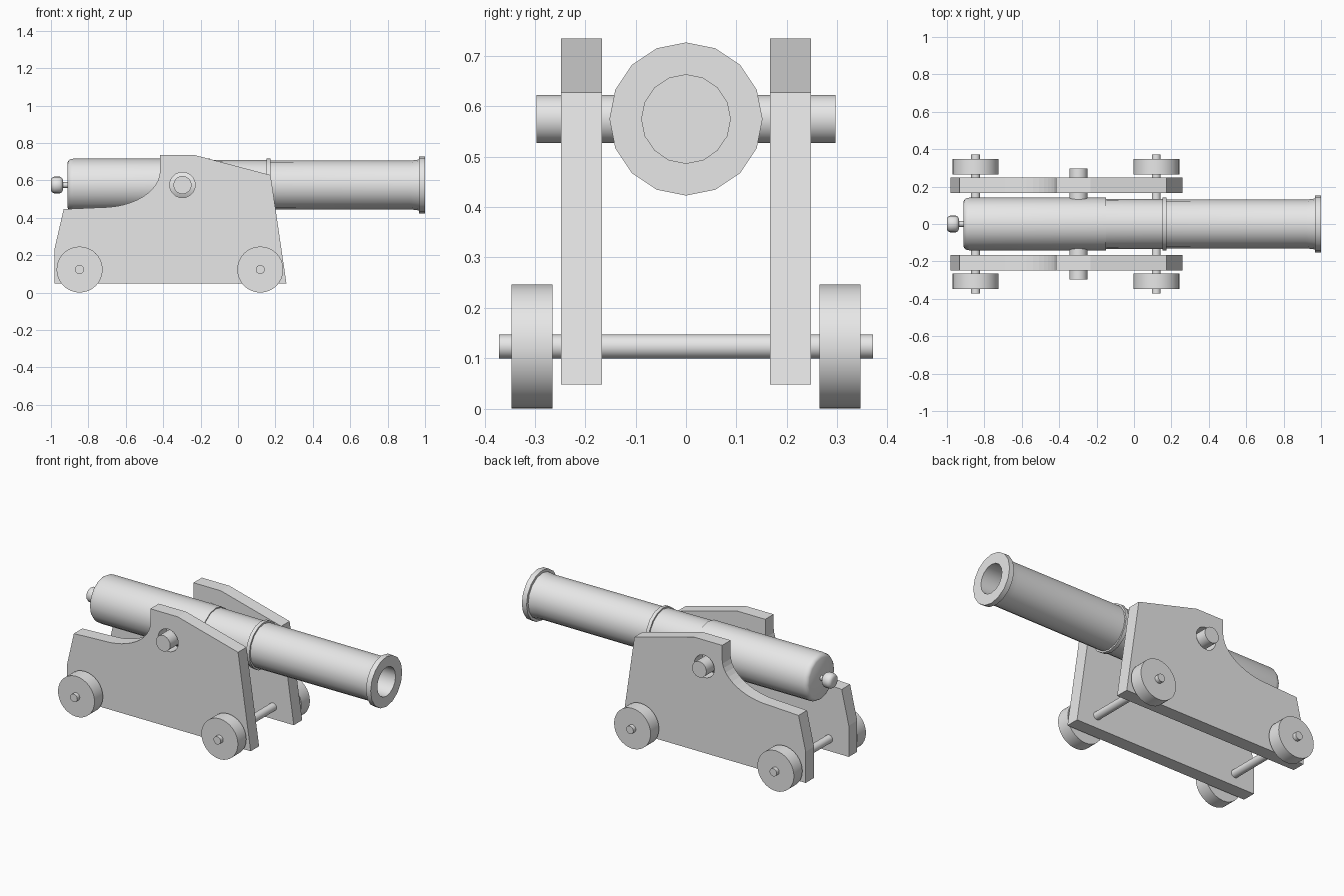
import bpy, bmesh
from math import pi, sin, cos, radians

cube = bpy.data.objects.get("Cube")
if cube:
    bpy.data.objects.remove(cube, do_unlink=True)

# single grey material
grey = bpy.data.materials.new("plain_grey")
grey.use_nodes = True
grey.diffuse_color = (0.8, 0.8, 0.8, 1)
grey.node_tree.nodes["Principled BSDF"].inputs["Base Color"].default_value = (0.8, 0.8, 0.8, 1)

AXIS_Z = 0.575     # height of the barrel axis
TRUNNION_X = -0.297
AXLE_Z = 0.123


def select_only(ob):
    bpy.ops.object.select_all(action='DESELECT')
    ob.select_set(True)
    bpy.context.view_layer.objects.active = ob


def smooth(ob):
    select_only(ob)
    bpy.ops.object.shade_smooth_by_angle(angle=radians(35))


def rod(name, x, y, z, radius, length, sides):
    """Cylinder lying along the y axis."""
    bpy.ops.mesh.primitive_cylinder_add(vertices=sides, radius=radius, depth=length,
                                        location=(x, y, z), rotation=(pi / 2, 0, 0))
    ob = bpy.context.object
    ob.name = name
    ob.data.materials.append(grey)
    smooth(ob)


def lathe(name, profile, sides):
    """Turn (x, radius) pairs about the barrel axis; both ends are capped."""
    bm = bmesh.new()
    rings = [[bm.verts.new((x, r * cos(2 * pi * i / sides), AXIS_Z + r * sin(2 * pi * i / sides)))
              for i in range(sides)] for x, r in profile]
    for a, b in zip(rings, rings[1:]):
        for i in range(sides):
            j = (i + 1) % sides
            bm.faces.new((a[i], a[j], b[j], b[i]))
    bm.faces.new(rings[0])
    bm.faces.new(rings[-1])
    bmesh.ops.recalc_face_normals(bm, faces=bm.faces)
    mesh = bpy.data.meshes.new(name)
    bm.to_mesh(mesh)
    bm.free()
    ob = bpy.data.objects.new(name, mesh)
    bpy.context.collection.objects.link(ob)
    mesh.materials.append(grey)
    smooth(ob)


# barrel with reinforced breech, ring, muzzle lip and hollow bore
lathe("barrel", [
    (-0.912, 0.120), (-0.906, 0.131), (-0.895, 0.138), (-0.88, 0.141),
    (-0.15, 0.141), (-0.15, 0.135),
    (0.153, 0.133), (0.153, 0.142), (0.175, 0.142), (0.175, 0.132),
    (0.92, 0.130), (0.968, 0.136), (0.968, 0.152), (1.0, 0.152),
    (1.0, 0.088), (0.3, 0.088)], 16)

# rounded knob and neck behind the breech
lathe("breech_knob", [
    (-1.0, 0.028), (-0.995, 0.038), (-0.983, 0.045), (-0.953, 0.045),
    (-0.941, 0.038), (-0.936, 0.028), (-0.936, 0.015), (-0.905, 0.015)], 16)

rod("trunnion", TRUNNION_X, 0, AXIS_Z, 0.048, 0.594, 32)

# side cheek outline: swept rear shoulder, sloping front
outline = [(-0.98, 0.048), (0.259, 0.048), (0.174, 0.628), (-0.232, 0.735), (-0.417, 0.735)]
steps = 12
for i in range(steps + 1):
    t = pi / 2 * i / steps
    outline.append((-0.73 + 0.313 * cos(t), 0.65 - 0.195 * sin(t)))
outline += [(-0.932, 0.446), (-0.98, 0.238)]
hole = [(TRUNNION_X + 0.068 * cos(2 * pi * i / 24), AXIS_Z + 0.068 * sin(2 * pi * i / 24))
        for i in range(24)]


def cheek(name, y):
    """Flat plate with a round trunnion hole."""
    curve = bpy.data.curves.new(name, 'CURVE')
    curve.dimensions = '2D'
    curve.fill_mode = 'BOTH'
    curve.extrude = 0.0405
    for loop in (outline, hole):
        spline = curve.splines.new('POLY')
        spline.points.add(len(loop) - 1)
        for p, (x, z) in zip(spline.points, loop):
            p.co = (x, z, 0, 1)
        spline.use_cyclic_u = True
        spline.use_smooth = False
    curve.materials.append(grey)
    ob = bpy.data.objects.new(name, curve)
    ob.location = (0, y, 0)
    ob.rotation_euler = (pi / 2, 0, 0)
    bpy.context.collection.objects.link(ob)
    select_only(ob)
    bpy.ops.object.convert(target='MESH')


# cheeks, axles and wheels
for side, s in (("right", -1), ("left", 1)):
    cheek(side + "_cheek", s * 0.2075)
for end, x in (("rear", -0.847), ("fore", 0.119)):
    rod(end + "_axle", x, 0, AXLE_Z, 0.024, 0.742, 24)
    for side, s in (("right", -1), ("left", 1)):
        rod(end + "_" + side + "_wheel", x, s * 0.306, AXLE_Z, 0.123, 0.081, 32)
